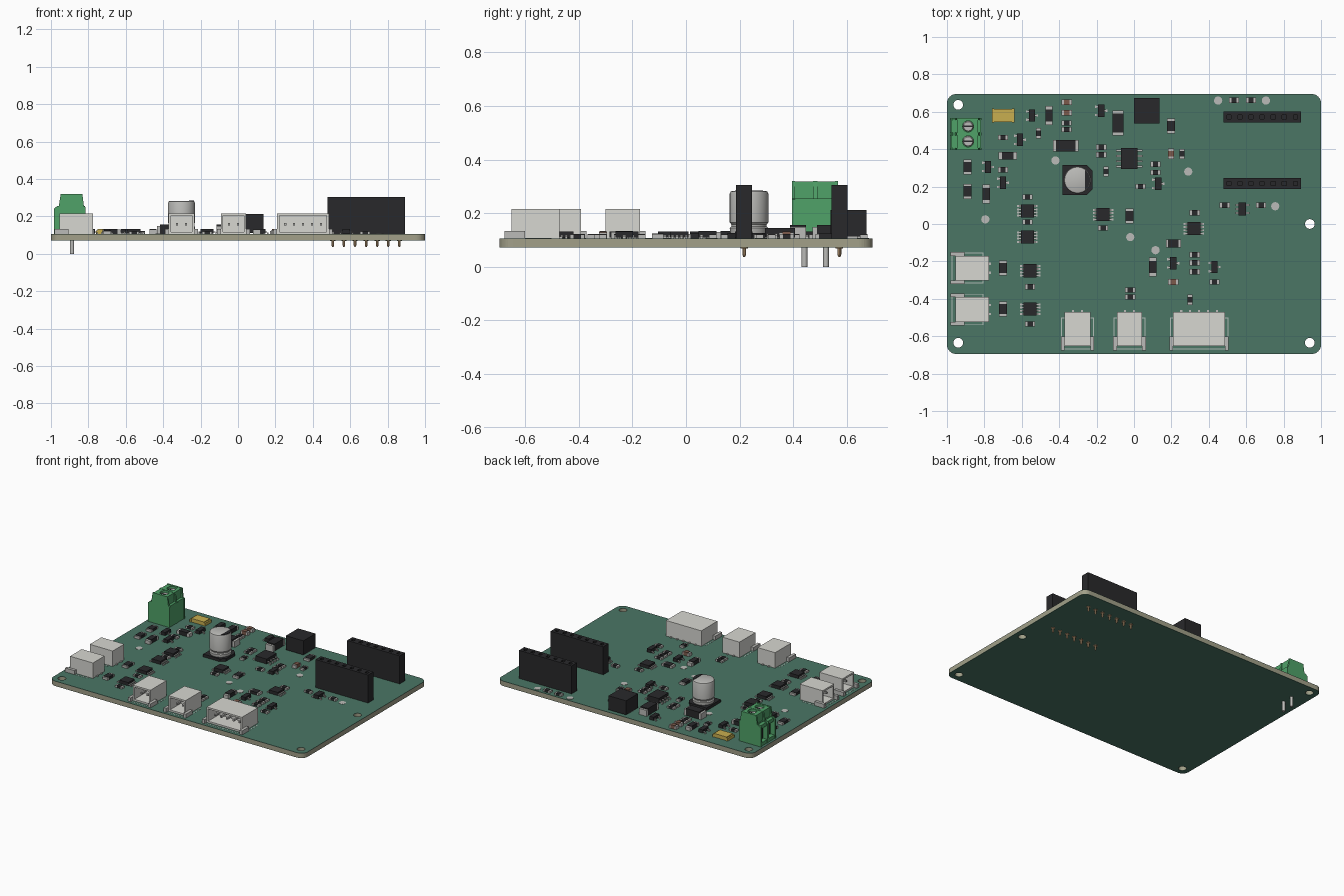
import bpy, bmesh, math
from mathutils import Matrix

if "Cube" in bpy.data.objects:
    bpy.data.objects.remove(bpy.data.objects["Cube"])

COLORS = dict(green=(0.07, 0.18, 0.13), core=(0.36, 0.35, 0.25), black=(0.022, 0.022, 0.024),
              white=(0.68, 0.68, 0.64), metal=(0.5, 0.5, 0.48), gold=(0.55, 0.36, 0.2),
              terminal=(0.08, 0.36, 0.14), yellow=(0.58, 0.43, 0.08), brown=(0.2, 0.1, 0.07),
              silk=(0.45, 0.52, 0.48))
KEYS = list(COLORS)
MATS = []
for k, c in COLORS.items():
    m = bpy.data.materials.new(k)
    m.diffuse_color = (*c, 1)
    m.use_nodes = True
    m.node_tree.nodes["Principled BSDF"].inputs["Base Color"].default_value = m.diffuse_color
    MATS.append(m)
TOP = 0.106          # upper face of the board


def rect(x0, x1, y0, y1):
    return [(x0, y0), (x1, y0), (x1, y1), (x0, y1)]


def circle(x, y, r, n=24):
    return [(x + r * math.cos(i * math.tau / n), y + r * math.sin(i * math.tau / n)) for i in range(n)]


class Part:
    """Collects solids of several materials into one mesh."""

    def __init__(self):
        self.bm = bmesh.new()

    def prism(self, mat, pts, z0, z1, matrix=Matrix()):
        lo = [self.bm.verts.new(matrix @ Matrix.Translation((x, y, z0)).translation) for x, y in pts]
        hi = [self.bm.verts.new(matrix @ Matrix.Translation((x, y, z1)).translation) for x, y in pts]
        n = len(pts)
        faces = [self.bm.faces.new(lo[::-1]), self.bm.faces.new(hi)]
        faces += [self.bm.faces.new((lo[i], lo[(i + 1) % n], hi[(i + 1) % n], hi[i])) for i in range(n)]
        for f in faces:
            f.material_index = KEYS.index(mat)

    def box(self, mat, x0, x1, y0, y1, z0, z1):
        self.prism(mat, rect(x0, x1, y0, y1), z0, z1)

    def lathe(self, mat, prof, x=0, y=0, n=32):
        rings = [[self.bm.verts.new((px, py, z)) for px, py in circle(x, y, r, n)] for r, z in prof]
        faces = [self.bm.faces.new(rings[0][::-1]), self.bm.faces.new(rings[-1])]
        for a, b in zip(rings, rings[1:]):
            faces += [self.bm.faces.new((a[i], a[(i + 1) % n], b[(i + 1) % n], b[i])) for i in range(n)]
        for f in faces:
            f.material_index = KEYS.index(mat)

    def plate(self, mat, outlines, z0, z1):
        # filled curve: first outline is the edge, the others are holes
        cu = bpy.data.curves.new("plate", 'CURVE')
        cu.dimensions, cu.fill_mode, cu.extrude = '2D', 'BOTH', (z1 - z0) / 2
        for o in outlines:
            s = cu.splines.new('POLY')
            s.points.add(len(o) - 1)
            for p, (x, y) in zip(s.points, o):
                p.co = (x, y, 0, 1)
            s.use_cyclic_u = True
        ob = bpy.data.objects.new("plate", cu)
        bpy.context.collection.objects.link(ob)
        me = bpy.data.meshes.new_from_object(ob.evaluated_get(bpy.context.evaluated_depsgraph_get()))
        bpy.data.objects.remove(ob)
        tmp = bmesh.new()
        tmp.from_mesh(me)
        bmesh.ops.remove_doubles(tmp, verts=tmp.verts, dist=1e-5)
        bmesh.ops.translate(tmp, verts=tmp.verts, vec=(0, 0, (z0 + z1) / 2))
        for f in tmp.faces:
            f.material_index, f.smooth = KEYS.index(mat), False
        tmp.to_mesh(me)
        tmp.free()
        self.bm.from_mesh(me)
        bpy.data.meshes.remove(me)

    def mesh(self, name):
        bmesh.ops.recalc_face_normals(self.bm, faces=self.bm.faces)
        me = bpy.data.meshes.new(name)
        for m in MATS:
            me.materials.append(m)
        self.bm.to_mesh(me)
        self.bm.free()
        return me


def place(me, x=0, y=0, turn=0, z=0):
    ob = bpy.data.objects.new(me.name, me)
    ob.location, ob.rotation_euler = (x, y, z), (0, 0, math.radians(turn))
    bpy.context.collection.objects.link(ob)
    return ob


# board: core between two solder mask layers, rounded corners, four holes
edge = []
for cx, cy, a in ((0.95, 0.645, 0), (-0.95, 0.645, 90), (-0.95, -0.645, 180), (0.95, -0.645, 270)):
    for i in range(9):
        t = math.radians(a + i * 11.25)
        edge.append((cx + 0.05 * math.cos(t), cy + 0.05 * math.sin(t)))
holes = [circle(x, y, 0.026) for x, y in ((-0.94, 0.637), (-0.94, -0.635), (0.94, -0.635), (0.94, 0))]
for name, mat, z0, z1 in (("board_core", 'core', 0.073, 0.104), ("board_top_mask", 'green', 0.104, TOP),
                          ("board_bottom_mask", 'green', 0.071, 0.073)):
    p = Part()
    p.plate(mat, [edge] + holes, z0, z1)
    place(p.mesh(name))

# round test pads
p = Part()
p.lathe('metal', [(0.022, 0), (0.022, 0.002)], n=20)
pad = p.mesh("test_pad")
for x, y in ((0.45, 0.66), (0.705, 0.66), (0.755, 0.095), (0.29, 0.28), (0.115, -0.14),
             (-0.02, -0.07), (-0.795, 0.025), (-0.42, 0.34)):
    place(pad, x, y, z=TOP)

# socket headers with seven square holes and pins below
p = Part()
xs = [(i - 3) * 0.0593 for i in range(7)]
p.plate('black', [rect(-0.207, 0.207, -0.03, 0.03)] + [rect(x - .011, x + .011, -.011, .011) for x in xs], 0.25, 0.305)
p.box('black', -0.207, 0.207, -0.03, 0.03, TOP, 0.25)
for x in xs:
    p.lathe('gold', [(0.003, 0.036), (0.007, 0.045), (0.007, TOP)], x, n=8)
    p.lathe('gold', [(0.014, 0.069), (0.014, 0.072)], x, n=12)
header = p.mesh("socket_header")
for y in (0.572, 0.217):
    place(header, 0.685, y)

# white side-entry connectors, opening towards local -y
def connector(name, w, pins, x, y, turn=0):
    p, h, t = Part(), w / 2, 0.012
    p.box('white', -h, h, -0.09, 0.09, TOP, TOP + t)
    p.box('white', -h, h, -0.09, 0.09, 0.216 - t, 0.216)
    for s in (-1, 1):
        a, b = sorted((s * h, s * (h - t)))
        p.box('white', a, b, -0.09, 0.09, TOP + t, 0.216 - t)
        a, b = sorted((s * h, s * (h + 0.02)))
        p.box('metal', a, b, -0.115, -0.04, TOP, 0.134)
    p.box('white', -h + t, h - t, 0.03, 0.09, TOP + t, 0.216 - t)
    for i in range(pins):
        px = (i - (pins - 1) / 2) * 0.048
        p.box('metal', px - 0.006, px + 0.006, -0.06, 0.03, 0.152, 0.164)
        p.box('metal', px - 0.006, px + 0.006, 0.09, 0.1, TOP, 0.112)
    o = h + 0.018
    p.plate('silk', [rect(-o, o, -0.11, 0.06), rect(-o + .005, o - .005, -.105, .055)], TOP, TOP + 0.001)
    place(p.mesh(name), x, y, turn)

connector("battery_connector", 0.138, 2, -0.302, -0.561)
connector("sensor_connector", 0.134, 2, -0.024, -0.561)
connector("cable_connector", 0.277, 5, 0.348, -0.561)
connector("upper_side_connector", 0.13, 2, -0.865, -0.236, -90)
connector("lower_side_connector", 0.132, 2, -0.865, -0.457, -90)

# green screw terminal: end and middle ribs, recessed body, screws and legs
p = Part()
upright = Matrix.Rotation(math.radians(90), 4, 'X')
side = [(-0.985, TOP), (-0.985, 0.24), (-0.968, 0.255), (-0.958, 0.255), (-0.948, 0.32), (-0.832, 0.32),
        (-0.824, 0.255), (-0.815, 0.25), (-0.815, TOP)]
for a, b in ((0.395, 0.407), (0.474, 0.49), (0.555, 0.567)):
    p.prism('terminal', side, -b, -a, upright)
p.box('terminal', -0.95, -0.817, 0.407, 0.555, TOP, 0.255)
p.box('terminal', -0.982, -0.95, 0.407, 0.555, TOP, 0.13)
p.box('terminal', -0.975, -0.95, 0.407, 0.555, 0.225, 0.25)
screws = (0.442, 0.522)
p.plate('terminal', [rect(-0.945, -0.835, 0.407, 0.555)] + [circle(-0.887, y, 0.03) for y in screws], 0.255, 0.318)
for y in screws:
    p.lathe('metal', [(0.029, 0.25), (0.029, 0.3), (0.024, 0.306)], -0.887, y, 24)
    p.box('black', -0.911, -0.863, y - 0.004, y + 0.004, 0.3, 0.307)
    p.box('black', -0.953, -0.949, y - 0.025, y + 0.025, 0.135, 0.215)
    p.lathe('metal', [(0.011, 0), (0.011, TOP)], -0.887, y, 16)
place(p.mesh("screw_terminal"))

# electrolytic capacitor: chamfered base, crimped can, polarity mark
p = Part()
p.prism('black', [(-.08, -.08), (.05, -.08), (.08, -.05), (.08, .05), (.05, .08), (-.08, .08)], TOP, 0.126)
place(p.mesh("capacitor_base"), -0.302, 0.235)
p = Part()
p.lathe('metal', [(0.07, 0.126), (0.072, 0.145), (0.066, 0.151), (0.066, 0.158), (0.072, 0.165),
                  (0.072, 0.272), (0.069, 0.28), (0.063, 0.283)], n=40)
can = place(p.mesh("capacitor_can"), -0.302, 0.235)
bpy.context.view_layer.objects.active = can
can.select_set(True)
bpy.ops.object.shade_smooth_by_angle(angle=math.radians(30))
p = Part()
arc = [math.radians(-52 + i * 8) for i in range(14)]
p.prism('black', [(0.067 * math.cos(a), 0.067 * math.sin(a)) for a in arc], 0.28, 0.285)
place(p.mesh("capacitor_mark"), -0.302, 0.235)

# power inductor and fuse
p = Part()
p.box('black', 0.0, 0.137, 0.538, 0.674, TOP + 0.006, 0.212)
for x in (0.005, 0.102):
    p.box('metal', x, x + 0.03, 0.57, 0.64, TOP, TOP + 0.006)
place(p.mesh("inductor"))
p = Part()
p.box('yellow', -0.05, 0.05, -0.034, 0.034, TOP, 0.132)
for s in (-1, 1):
    p.box('yellow', s * 0.054 - 0.006, s * 0.054 + 0.006, -0.037, 0.037, TOP, 0.126)
place(p.mesh("fuse"), -0.7, 0.58)


# chips with legs; legs given as y positions on the left and right side
def chip(name, w, d, h, left, right, reach, leg=0.01):
    p = Part()
    p.box('black', -w / 2, w / 2, -d / 2, d / 2, TOP + 0.003, TOP + h)
    for s, ys in ((-1, left), (1, right)):
        for y in ys:
            a, m, b = s * w / 2, s * (w / 2 + reach * 0.5), s * (w / 2 + reach)
            x0, x1 = sorted((a, m))
            p.box('metal', x0, x1, y - leg / 2, y + leg / 2, TOP + h * 0.3, TOP + h * 0.5)
            x0, x1 = sorted((m, b))
            p.box('metal', x0, x1, y - leg / 2, y + leg / 2, TOP, TOP + h * 0.3)
    return p.mesh(name)

four = [(i - 1.5) * 0.017 for i in range(4)]
small = chip("small_chip", 0.07, 0.07, 0.026, four, four, 0.02)
for x, y in ((-0.57, 0.07), (-0.57, -0.07), (-0.165, 0.05), (-0.555, -0.25), (-0.555, -0.455), (0.32, -0.025)):
    place(small, x, y)
wide = [(i - 1.5) * 0.029 for i in range(4)]
place(chip("power_chip", 0.09, 0.112, 0.038, wide, wide, 0.025), -0.025, 0.35)
place(chip("regulator", 0.04, 0.068, 0.028, (-.022, 0, .022), (-.022, .022), 0.018), 0.58, 0.08)
sot = chip("transistor", 0.033, 0.066, 0.026, (-0.022, 0.022), (0,), 0.016, 0.012)
for x, y in ((-0.545, 0.58), (-0.78, 0.305), (-0.61, 0.45), (-0.7, 0.22), (-0.175, 0.605),
             (0.13, 0.215), (0.21, -0.21), (0.43, -0.23)):
    place(sot, x, y)


# two-ended parts lying along x: total length, width, height, end length
def two_end(name, mat, length, w, h, end):
    p, l = Part(), length / 2
    p.box(mat, -l + end, l - end, -w / 2, w / 2, TOP, TOP + h)
    for s in (-1, 1):
        x0, x1 = sorted((s * l, s * (l - end)))
        p.box('metal', x0, x1, -w / 2, w / 2, TOP, TOP + h * 0.85)
    return p.mesh(name)

KINDS = {
    two_end("large_diode", 'black', 0.135, 0.06, 0.05, 0.016):
        ((-0.085, 0.54, 90), (-0.365, 0.418, 0)),
    two_end("diode", 'black', 0.1, 0.038, 0.028, 0.018):
        ((-0.455, 0.58, 90), (-0.675, 0.365, 0), (-0.79, 0.16, 90), (0.1, -0.23, 90)),
    two_end("sense_resistor", 'black', 0.08, 0.042, 0.018, 0.013):
        ((-0.89, 0.305, 90), (-0.89, 0.175, 90), (-0.025, 0.043, 90), (0.198, 0.523, 90),
         (0.21, -0.105, 0), (-0.7, -0.235, 90), (-0.7, -0.455, 90)),
    two_end("chip_capacitor", 'brown', 0.056, 0.03, 0.026, 0.013):
        ((-0.36, 0.65, 0), (-0.36, 0.595, 0), (0.198, 0.375, 90), (0.21, -0.31, 0)),
}
for me, spots in KINDS.items():
    for x, y, turn in spots:
        place(me, x, y, turn)
chip_r = two_end("chip_resistor", 'black', 0.054, 0.028, 0.016, 0.013)
for x, y in ((0.535, 0.662), (0.625, 0.662), (0.485, 0.1), (0.68, 0.1), (0.325, 0.06), (-0.57, 0.145),
             (-0.57, 0.01), (-0.555, -0.335), (-0.555, -0.535), (-0.165, -0.022), (-0.7, 0.463),
             (-0.02, -0.353), (-0.02, -0.39), (0.035, 0.2), (0.325, -0.165), (0.325, -0.207),
             (0.325, -0.255), (0.43, -0.31), (-0.175, 0.41), (-0.175, 0.37), (0.115, 0.32), (0.115, 0.275),
             (-0.36, 0.54), (-0.36, 0.505), (-0.7, 0.29)):
    place(chip_r, x, y)
for x, y in ((0.3, -0.405), (-0.15, 0.28), (0.257, 0.375), (-0.51, 0.485)):
    place(chip_r, x, y, 90)
